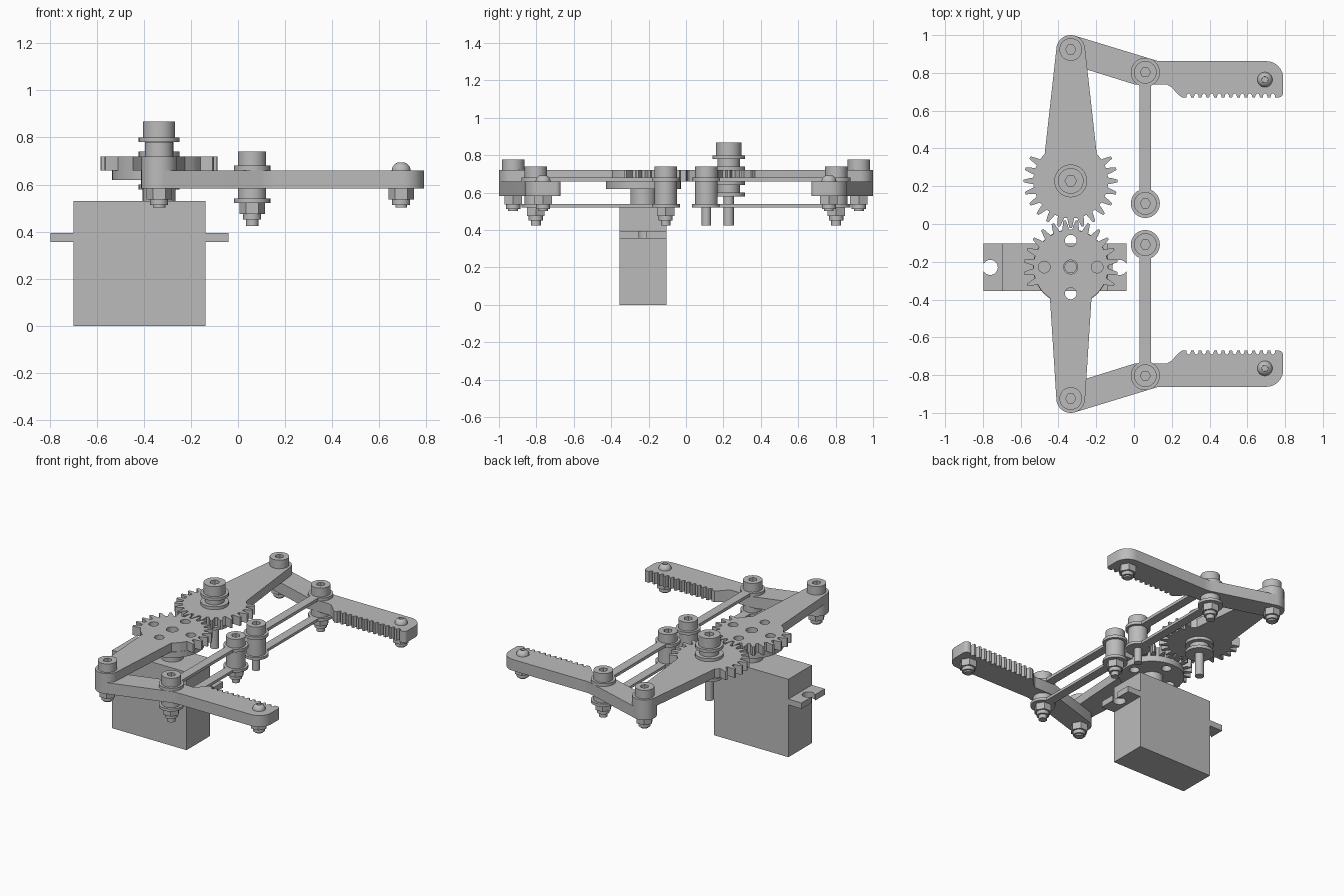
import bpy
import bmesh
from math import sin, cos, pi, radians, asin

cube = bpy.data.objects.get("Cube")
if cube:
    bpy.data.objects.remove(cube)

grey = bpy.data.materials.new("plain_grey")
grey.use_nodes = True
grey.diffuse_color = (0.5, 0.5, 0.5, 1)
grey.node_tree.nodes["Principled BSDF"].inputs["Base Color"].default_value = (0.5, 0.5, 0.5, 1)


def arc(cx, cy, r, start, end, steps):
    """Points on an arc, angles in degrees."""
    angles = [radians(start + (end - start) * i / steps) for i in range(steps + 1)]
    return [(cx + r * cos(a), cy + r * sin(a)) for a in angles]


def circle(cx, cy, r, sides=32):
    return arc(cx, cy, r, 0, 360, sides)[:-1]


def finish(obj):
    """Weld, fix normals, colour and shade a mesh object."""
    bm = bmesh.new()
    bm.from_mesh(obj.data)
    bmesh.ops.remove_doubles(bm, verts=bm.verts, dist=0.0001)
    bmesh.ops.recalc_face_normals(bm, faces=bm.faces)
    bm.to_mesh(obj.data)
    bm.free()
    obj.data.materials.clear()
    obj.data.materials.append(grey)
    bpy.ops.object.select_all(action='DESELECT')
    obj.select_set(True)
    bpy.context.view_layer.objects.active = obj
    bpy.ops.object.shade_smooth_by_angle(angle=radians(30))


def plate(name, loops, low, high):
    """Extrude an outline (first loop) with holes (other loops)."""
    curve = bpy.data.curves.new(name, 'CURVE')
    curve.dimensions = '2D'
    curve.fill_mode = 'BOTH'
    curve.extrude = (high - low) / 2
    for loop in loops:
        spline = curve.splines.new('POLY')
        spline.points.add(len(loop) - 1)
        for point, (x, y) in zip(spline.points, loop):
            point.co = (x, y, 0, 1)
        spline.use_cyclic_u = True
    obj = bpy.data.objects.new(name, curve)
    bpy.context.collection.objects.link(obj)
    obj.location.z = (low + high) / 2
    bpy.ops.object.select_all(action='DESELECT')
    obj.select_set(True)
    bpy.context.view_layer.objects.active = obj
    bpy.ops.object.convert(target='MESH')
    finish(bpy.context.view_layer.objects.active)


def disc(name, x, y, r, low, high, sides=32):
    plate(name, [circle(x, y, r, sides)], low, high)


def socket_bolt(name, x, y, r, low, high, tip, shaft_r):
    """Cap head with a hexagonal recess, and its shaft."""
    middle = (low + high) / 2
    disc(name + "_head_base", x, y, r, low, middle)
    plate(name + "_head", [circle(x, y, r), circle(x, y, r * 0.45, 6)], middle, high)
    disc(name + "_shaft", x, y, shaft_r, tip, low)


def lock_nut(name, x, y, top):
    disc(name + "_hex", x, y, 0.054, top - 0.046, top, 6)
    disc(name + "_collar", x, y, 0.038, top - 0.07, top - 0.046)


def dome(name, x, y, base, r, height):
    """Button head with a small recess, turned from a profile."""
    bm = bmesh.new()
    profile = [(0, height * 0.5), (r * 0.4, height * 0.5)]
    profile += [(r * cos(a), height * sin(a)) for a in [radians(66 - 11 * i) for i in range(7)]]
    verts = [bm.verts.new((px, 0, pz)) for px, pz in profile]
    edges = [bm.edges.new(pair) for pair in zip(verts, verts[1:])]
    bmesh.ops.spin(bm, geom=verts + edges, cent=(0, 0, 0), axis=(0, 0, 1),
                   angle=2 * pi, steps=24)
    mesh = bpy.data.meshes.new(name)
    bm.to_mesh(mesh)
    bm.free()
    obj = bpy.data.objects.new(name, mesh)
    obj.location = (x, y, base)
    bpy.context.collection.objects.link(obj)
    finish(obj)


# Shared positions
GEAR_X, GEAR_Y, ARM_Y = -0.335, 0.228, 0.924
LINK_X, LINK_IN, LINK_OUT = 0.06, 0.109, 0.803
TIP_X, TIP_Y = 0.693, 0.764
FINGER_LOW, FINGER_TOP, ARM_TOP = 0.583, 0.66, 0.72


def gear_arm_outline(half_width, teeth):
    """Partial gear at the origin with a tapering arm towards +y."""
    pitch = 15
    pts = []
    for i in range(teeth):
        a = 270 + (i - (teeth - 1) / 2) * pitch
        for offset, r in ((-0.34, 0.198), (-0.24, 0.22), (-0.1, 0.249),
                          (0.1, 0.249), (0.24, 0.22), (0.34, 0.198)):
            t = radians(a + offset * pitch)
            pts.append((r * cos(t), r * sin(t)))
    shoulder = (0.198 ** 2 - half_width ** 2) ** 0.5
    pts += arc(0, 0, 0.198, 38, 44, 2)
    pts.append((half_width, shoulder))
    pts += arc(0, ARM_Y - GEAR_Y, 0.076, 5, 175, 20)
    pts.append((-half_width, shoulder))
    pts += arc(0, 0, 0.198, 136, 142, 2)
    return pts


def finger_outline():
    """Angled jaw with a scalloped gripping edge, on the +y side."""
    pts = arc(GEAR_X, ARM_Y, 0.076, 253, 73, 20)
    pts += [(0.1, 0.871), (0.127, 0.863), (0.16, 0.862)]
    pts += arc(0.7, 0.772, 0.09, 90, 0, 10)
    pts += arc(0.765, 0.695, 0.025, 0, -90, 5)
    step = 0.0405
    for i in range(12):
        x = 0.735 - i * step
        pts += [(x + 0.013, 0.67), (x + 0.01, 0.683), (x + 0.004, 0.69),
                (x - 0.004, 0.69), (x - 0.01, 0.683), (x - 0.013, 0.67)]
    pts += [(0.255, 0.67), (0.235, 0.685), (0.197, 0.725), (0.175, 0.738), (0.006, 0.738)]
    return pts


def link_outline():
    """Thin bar with a round eye at each end, on the +y side."""
    r = 0.077
    neck = 90 - (90 - asin(0.03 / r) * 180 / pi)
    return (arc(LINK_X, LINK_OUT, r, neck - 90, 270 - neck, 28)
            + arc(LINK_X, LINK_IN, r, 90 + neck, 450 - neck, 28))


# Both sides of the gripper
for side, label in ((1, "rear"), (-1, "front")):
    def place(pts, dx=0, dy=0):
        return [(x + dx, side * (y + dy)) for x, y in pts]

    # Gear arm: the front one is narrower and has the drive holes
    gear_y = side * GEAR_Y
    holes = [circle(GEAR_X, gear_y, 0.037)]
    if side < 0:
        for dx, dy in ((0.14, 0), (-0.14, 0), (0, 0.14), (0, -0.14)):
            holes.append(circle(GEAR_X + dx, gear_y + dy, 0.031, 24))
    outline = gear_arm_outline(0.138 if side > 0 else 0.11, 17 if side > 0 else 16)
    plate(label + "_gear_arm", [place(outline, GEAR_X, GEAR_Y)] + holes, FINGER_TOP, ARM_TOP)

    # Finger and its parallel links
    plate(label + "_finger", [place(finger_outline())], FINGER_LOW, FINGER_TOP)
    plate(label + "_upper_link", [place(link_outline())], FINGER_TOP, 0.68)
    plate(label + "_lower_link", [place(link_outline())], 0.522, 0.54)

    # Arm to finger pivot
    y = side * ARM_Y
    socket_bolt(label + "_arm_bolt", GEAR_X, y, 0.06, ARM_TOP, 0.778, 0.503, 0.027)
    lock_nut(label + "_arm_nut", GEAR_X, y, FINGER_LOW)

    # Link pivots
    y = side * LINK_OUT
    socket_bolt(label + "_outer_bolt", LINK_X, y, 0.06, 0.68, 0.74, 0.425, 0.027)
    disc(label + "_outer_spacer", LINK_X, y, 0.06, 0.54, FINGER_LOW)
    lock_nut(label + "_outer_nut", LINK_X, y, 0.522)
    y = side * LINK_IN
    socket_bolt(label + "_inner_bolt", LINK_X, y, 0.06, 0.68, 0.74, 0.425, 0.025)
    disc(label + "_inner_spacer", LINK_X, y, 0.06, 0.54, FINGER_TOP)
    if side < 0:
        lock_nut(label + "_inner_nut", LINK_X, y, 0.522)

    # Fingertip button bolt
    y = side * TIP_Y
    dome(label + "_tip_bolt", TIP_X, y, FINGER_TOP, 0.04, 0.036)
    disc(label + "_tip_shaft", TIP_X, y, 0.025, 0.503, FINGER_TOP)
    lock_nut(label + "_tip_nut", TIP_X, y, FINGER_LOW)

# Idle gear axle with washers and bushings
socket_bolt("axle_bolt", GEAR_X, GEAR_Y, 0.068, 0.8, 0.868, 0.425, 0.028)
for name, r, low, high in (("top_washer", 0.087, 0.78, 0.8), ("top_bushing", 0.06, 0.74, 0.78),
                           ("gear_washer", 0.087, 0.72, 0.74), ("under_washer", 0.087, 0.64, 0.66),
                           ("low_bushing", 0.06, 0.6, 0.64), ("low_washer", 0.087, 0.58, 0.6)):
    disc(name, GEAR_X, GEAR_Y, r, low, high)

# Servo horn under the driven gear
horn_holes = [circle(GEAR_X, -GEAR_Y, 0.03)]
for dx, dy in ((0.14, 0), (-0.14, 0), (0, 0.14), (0, -0.14)):
    horn_holes.append(circle(GEAR_X + dx, dy - GEAR_Y, 0.031, 24))
plate("servo_horn", [circle(GEAR_X, -GEAR_Y, 0.2, 48)] + horn_holes, 0.62, FINGER_TOP)
plate("horn_hub", [circle(GEAR_X, -GEAR_Y, 0.07), horn_holes[0]], 0.53, 0.62)

# Servo body and slotted mounting ears
SERVO_X, SERVO_Y, DEPTH = -0.418, -0.23, 0.126


def box_outline(x0, x1):
    return [(x0, SERVO_Y - DEPTH), (x1, SERVO_Y - DEPTH), (x1, SERVO_Y + DEPTH), (x0, SERVO_Y + DEPTH)]


plate("servo_body", [box_outline(SERVO_X - 0.28, SERVO_X + 0.28)], 0, 0.53)
for side, label in ((-1, "right"), (1, "left")):
    ear = [(0.27, -DEPTH), (0.378, -DEPTH), (0.378, -0.02)]
    ear += arc(0.343, 0, 0.04, -30, -330, 24)
    ear += [(0.378, 0.02), (0.378, DEPTH), (0.27, DEPTH)]
    plate(label + "_servo_ear", [[(SERVO_X + side * x, SERVO_Y + y) for x, y in ear]], 0.355, 0.395)
